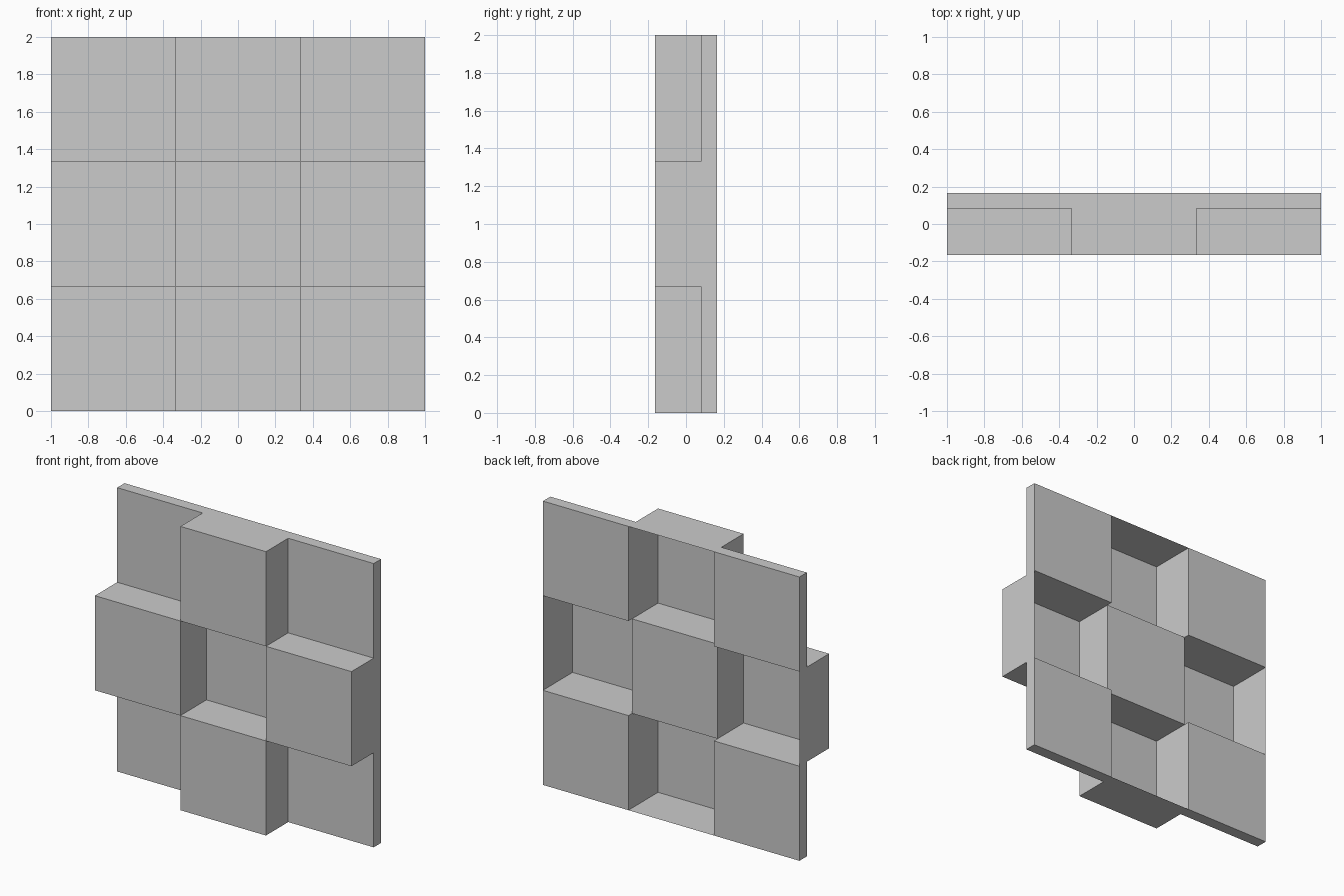
import bpy
import math
from mathutils import Matrix, Vector

if "Cube" in bpy.data.objects:
    bpy.data.objects.remove(bpy.data.objects["Cube"])

A = 1 / 3        # half width of one tile
FRONT = -0.165   # face of the raised blocks
STEP = 0.083     # front of the corner panels
CENTRE = 0.125   # thin sheet in the middle
BACK = 0.165     # back of the panel


def make(name, quads, turn=0):
    """Quads laid out around the origin, turned about y and lifted by 1."""
    m = Matrix.Translation((0, 0, 1)) @ Matrix.Rotation(turn * math.pi / 2, 4, 'Y')
    verts, faces, index = [], [], {}
    for quad in quads:
        face = []
        for p in quad:
            if p not in index:
                index[p] = len(verts)
                verts.append(m @ Vector(p))
            face.append(index[p])
        faces.append(face)
    mesh = bpy.data.meshes.new(name)
    mesh.from_pydata(verts, [], faces)
    mesh.update()
    bpy.context.collection.objects.link(bpy.data.objects.new(name, mesh))


def face_y(x0, x1, z0, z1, y, back=False):
    q = [(x0, y, z0), (x1, y, z0), (x1, y, z1), (x0, y, z1)]
    return q[::-1] if back else q


def side(x0, z0, x1, z1, y0, y1):
    return [(x0, y0, z0), (x0, y1, z0), (x1, y1, z1), (x1, y0, z1)]


for i in range(4):
    # hollow raised block, open at the back, inner wall ends at the centre sheet
    make(f"raised_block_{i}", [
        face_y(-A, A, A, 1, FRONT),
        side(-A, 1, A, 1, FRONT, BACK),
        side(A, 1, A, A, FRONT, BACK),
        side(A, A, -A, A, FRONT, CENTRE),
        side(-A, A, -A, 1, FRONT, BACK),
    ], i)
    # thick corner panel, closed inside by the block walls
    make(f"corner_panel_{i}", [
        face_y(A, 1, A, 1, STEP),
        face_y(A, 1, A, 1, BACK, True),
        side(A, 1, 1, 1, STEP, BACK),
        side(1, 1, 1, A, STEP, BACK),
    ], i)

# thin sheet closing the middle recess
make("centre_panel", [face_y(-A, A, -A, A, CENTRE)])
